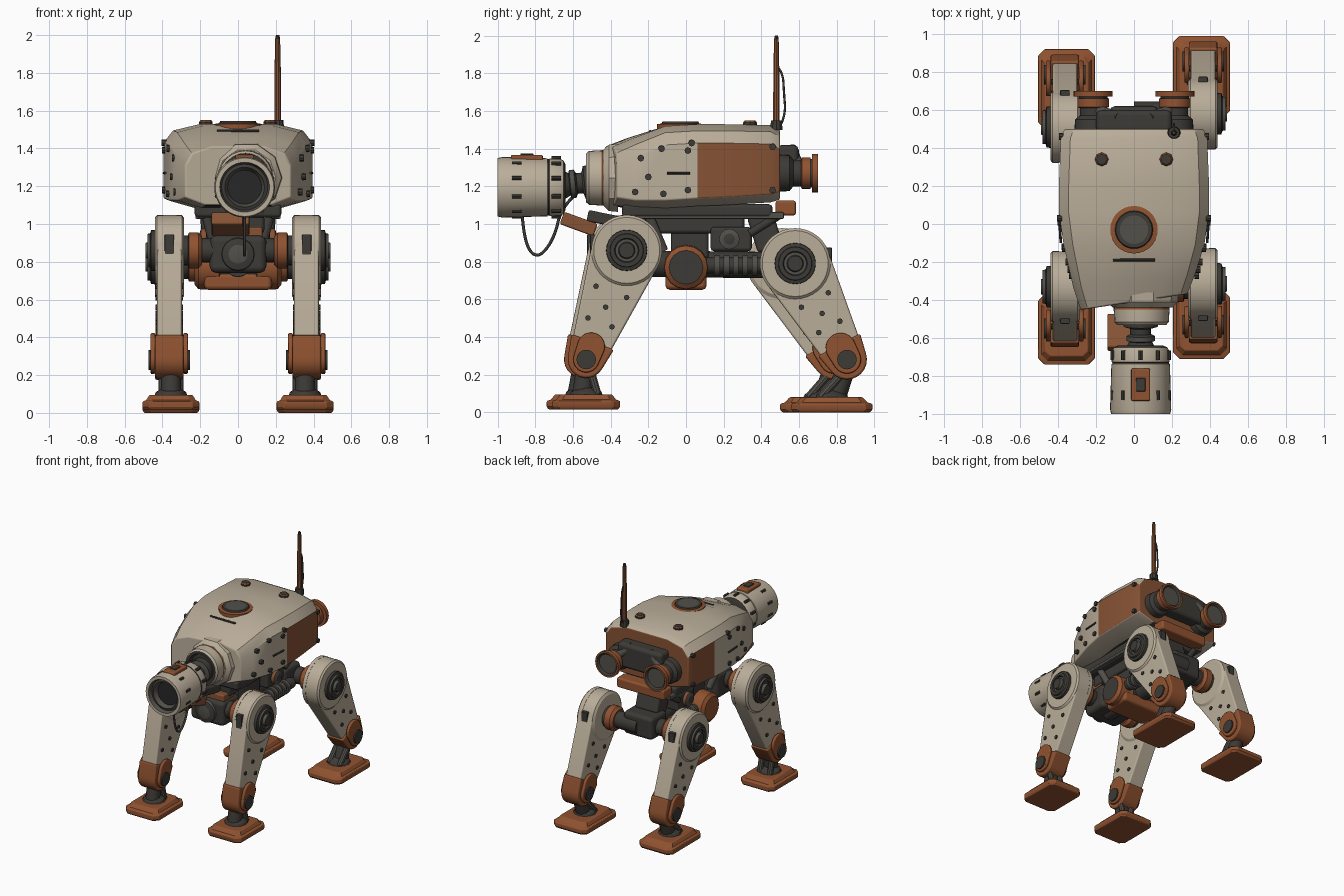
import bpy, bmesh
from math import sin, cos, pi, atan2, acos, hypot
from mathutils import Vector

if "Cube" in bpy.data.objects:
    bpy.data.objects.remove(bpy.data.objects["Cube"])

PALETTE = {
    "beige_armor": (0.49, 0.42, 0.32),
    "orange_rust": (0.28, 0.085, 0.03),
    "brown_rust": (0.24, 0.085, 0.035),
    "dark_metal": (0.045, 0.043, 0.037),
    "grey_metal": (0.085, 0.08, 0.068),
    "black_glass": (0.02, 0.02, 0.02),
}
MATS = {}
for key, rgb in PALETTE.items():
    m = bpy.data.materials.new(key)
    m.use_nodes = True
    m.diffuse_color = (*rgb, 1)
    m.node_tree.nodes["Principled BSDF"].inputs["Base Color"].default_value = (*rgb, 1)
    MATS[key] = m
BEIGE, RUST, BROWN, DARK, GREY, GLASS = PALETTE
made = []


def loft(name, rings, mats, bevel=0.0, rule=None):
    """Skin closed rings; mats gives one colour per ring (or one for all)."""
    if isinstance(mats, str):
        mats = [mats] * len(rings)
    me = bpy.data.meshes.new(name)
    slots = list(MATS)
    for s in slots:
        me.materials.append(MATS[s])
    bm = bmesh.new()
    vs = [[bm.verts.new(p) for p in r] for r in rings]
    n = len(vs[0])
    for i in range(len(vs) - 1):
        for k in range(n):
            j = (k + 1) % n
            f = bm.faces.new((vs[i][k], vs[i][j], vs[i + 1][j], vs[i + 1][k]))
            f.material_index = slots.index((rule and rule(i, k)) or mats[i])
    bm.faces.new(vs[0]).material_index = slots.index(mats[0])
    bm.faces.new(vs[-1]).material_index = slots.index(mats[-1])
    bmesh.ops.recalc_face_normals(bm, faces=bm.faces)
    bm.to_mesh(me)
    bm.free()
    ob = bpy.data.objects.new(name, me)
    bpy.context.collection.objects.link(ob)
    made.append(ob)
    if bevel:
        b = ob.modifiers.new("bevel", "BEVEL")
        b.width, b.segments, b.limit_method = bevel, 2, "ANGLE"
        b.angle_limit, b.harden_normals = 0.7, True
    return ob


def lathe(name, origin, axis, profile, segs=24):
    """Turned part; profile rows are (distance along axis, radius, colour)."""
    q = Vector((0, 0, 1)).rotation_difference(Vector(axis))
    rings = [[Vector(origin) + q @ Vector((r * cos(2 * pi * k / segs), r * sin(2 * pi * k / segs), t))
              for k in range(segs)] for t, r, _ in profile]
    return loft(name, rings, [c for _, _, c in profile])


def rod(name, p, q, r, mat, segs=12, r2=None):
    d = Vector(q) - Vector(p)
    return lathe(name, p, d, [(0, r, mat), (d.length, r2 or r, mat)], segs)


def prism(name, outline, x0, x1, mat, bevel=0.0):
    return loft(name, [[(x, y, z) for y, z in outline] for x in (x0, x1)], mat, bevel)


def box(name, c, size, mat, bevel=0.008, tilt=0.0):
    sy, sz = size[1] / 2, size[2] / 2
    pts = [(c[1] + a * sy * cos(tilt) - b * sz * sin(tilt), c[2] + a * sy * sin(tilt) + b * sz * cos(tilt))
           for a, b in ((-1, -1), (1, -1), (1, 1), (-1, 1))]
    return prism(name, pts, c[0] - size[0] / 2, c[0] + size[0] / 2, mat, bevel)


def capsule(a, b, ra, rb, na=16, nb=10):
    """Outline of two circles joined by tangents."""
    d = atan2(b[1] - a[1], b[0] - a[0])
    t = acos((ra - rb) / hypot(b[0] - a[0], b[1] - a[1]))
    arc = lambda c, r, s, e, n: [(c[0] + r * cos(s + (e - s) * i / n), c[1] + r * sin(s + (e - s) * i / n))
                                 for i in range(n + 1)]
    return arc(a, ra, d + t, d + 2 * pi - t, na) + arc(b, rb, d - t, d + t, nb)


def tube(name, pts, r, mat):
    cu = bpy.data.curves.new(name, "CURVE")
    cu.dimensions, cu.bevel_depth, cu.bevel_resolution = "3D", r, 2
    sp = cu.splines.new("NURBS")
    sp.points.add(len(pts) - 1)
    for p, co in zip(sp.points, pts):
        p.co = (*co, 1)
    sp.use_endpoint_u, sp.order_u = True, 3
    cu.materials.append(MATS[mat])
    bpy.context.collection.objects.link(bpy.data.objects.new(name, cu))


# Hull: stations are (y, half width, bottom, top, front slant)
STATIONS = [(-0.41, 0.28, 1.10, 1.41, 0.15), (-0.30, 0.32, 1.085, 1.455, 0.1), (-0.11, 0.37, 1.085, 1.52, 0),
            (0.06, 0.395, 1.095, 1.53, 0), (0.20, 0.395, 1.10, 1.53, 0), (0.45, 0.385, 1.115, 1.525, 0),
            (0.50, 0.365, 1.13, 1.50, 0)]
hull_rings = []
for y, w, zb, zt, s in STATIONS:
    half = [(0.62 * w, zb), (w, zb + 0.04), (w, zt - 0.1), (0.87 * w, zt - 0.035), (0.5 * w, zt)]
    ring = half + [(-x, z) for x, z in reversed(half)]
    hull_rings.append([(x, y + s * x, z) for x, z in ring])


def hull_colour(i, k):
    if k == 9:
        return DARK
    if (k == 1 and i >= 3) or (k == 7 and i >= 4):
        return BROWN


loft("hull", hull_rings, [BEIGE] * 6 + [BROWN], 0.01, hull_colour)


def hull_width(y):
    for a, b in zip(STATIONS, STATIONS[1:]):
        if a[0] <= y <= b[0]:
            return a[1] + (b[1] - a[1]) * (y - a[0]) / (b[0] - a[0])


for s in (-1, 1):
    for y, z in ((-0.24, 1.35), (-0.13, 1.4), (0.01, 1.39), (-0.2, 1.25), (-0.12, 1.16), (-0.27, 1.17),
                 (0.01, 1.18), (0.03, 1.43), (0.46, 1.41), (0.46, 1.18)):
        x = s * hull_width(y)
        rod("hull_bolt", (x * 0.97, y, z), (x + s * 0.014, y, z), 0.018, DARK, 8)
    rod("side_slot", (s * 0.385, -0.1, 1.27), (s * 0.392, 0.02, 1.27), 0.007, DARK, 8)
    lathe("roof_cap", (s * 0.17, 0.34, 1.51), (0, 0, 1), [(0, 0.036, DARK), (0.03, 0.036, RUST), (0.04, 0.028, DARK)], 8)
lathe("roof_hatch", (0, -0.03, 1.5), (0, 0, 1),
      [(0, 0.125, RUST), (0.03, 0.125, RUST), (0.034, 0.1, DARK), (0.044, 0.095, DARK), (0.044, 0.075, GREY)], 28)
rod("roof_slot", (-0.11, -0.19, 1.492), (0.11, -0.19, 1.492), 0.008, DARK, 8)

# Antenna and its wire
lathe("antenna", (0.21, 0.48, 1.5), (0, 0, 1), [(0, 0.035, DARK), (0.05, 0.03, DARK), (0.05, 0.018, BROWN),
      (0.3, 0.017, BROWN), (0.48, 0.013, DARK), (0.5, 0.009, DARK)], 10)
tube("antenna_wire", [(0.21, 0.5, 1.52), (0.21, 0.53, 1.58), (0.21, 0.52, 1.7), (0.21, 0.515, 1.8), (0.21, 0.49, 1.83)], 0.006, DARK)

# Head, neck and collar
HX, HZ = 0.035, 1.195
lathe("neck_flange", (0.045, -0.36, 1.245), (0, -1, 0), [(0, 0.19, BEIGE), (0.05, 0.185, BEIGE), (0.08, 0.155, BEIGE)], 10)
lathe("neck_collar", (0.04, -0.36, 1.245), (0, -1, 0), [(0, 0.14, BEIGE), (0.07, 0.147, RUST), (0.09, 0.147, BEIGE),
      (0.155, 0.143, BEIGE), (0.17, 0.13, DARK), (0.17, 0.11, DARK), (0.14, 0.1, DARK)], 24)
lathe("neck", (HX, -0.48, 1.225), (0, -1, -0.1), [(0, 0.09, DARK), (0.06, 0.09, GREY), (0.07, 0.055, DARK), (0.1, 0.055, DARK),
      (0.11, 0.075, GREY), (0.135, 0.075, DARK), (0.14, 0.06, DARK), (0.2, 0.09, DARK)], 16)
lathe("head", (HX, -0.64, HZ), (0, -1, 0), [(0, 0.12, DARK), (0.01, 0.142, BEIGE), (0.03, 0.152, BEIGE), (0.085, 0.153, DARK),
      (0.088, 0.149, DARK), (0.094, 0.149, BEIGE), (0.097, 0.154, BEIGE), (0.335, 0.161, BEIGE), (0.36, 0.155, BEIGE),
      (0.36, 0.132, GREY), (0.33, 0.122, DARK), (0.335, 0.105, GREY), (0.3, 0.09, GLASS)], 36)
for k in range(10):
    a = 2 * pi * (k + 0.5) / 10
    for y in (-0.69, -0.9):
        c = Vector((HX + 0.155 * cos(a), y, HZ + 0.155 * sin(a)))
        rod("head_slot", c + Vector((0, -0.025, 0)), c + Vector((0, 0.025, 0)), 0.011, DARK, 8)
box("head_top_plate", (HX, -0.845, 1.352), (0.1, 0.17, 0.03), RUST)
box("head_top_latch", (HX, -0.845, 1.364), (0.05, 0.07, 0.02), DARK, 0.004)
tube("head_cable", [(HX, -0.87, 1.05), (HX, -0.86, 0.9), (HX, -0.79, 0.81), (HX, -0.7, 0.92), (0.03, -0.66, 1.1), (0.03, -0.56, 1.18)], 0.008, DARK)
box("chin_plate", (-0.04, -0.57, 1.0), (0.2, 0.19, 0.07), BROWN, 0.01, -0.35)
box("chin_arm", (0, -0.4, 1.02), (0.12, 0.25, 0.06), DARK, 0.01, -0.2)

# Rear exhausts and bracket
box("rear_housing", (0, 0.54, 1.32), (0.4, 0.12, 0.2), DARK, 0.03)
box("rear_bracket", (0, 0.53, 1.085), (0.42, 0.11, 0.08), RUST, 0.015)
for s in (-1, 1):
    lathe("exhaust", (s * 0.215, 0.47, 1.27), (0, 1, 0), [(0, 0.1, DARK), (0.08, 0.095, DARK), (0.1, 0.07, DARK),
          (0.14, 0.07, RUST), (0.145, 0.083, RUST), (0.19, 0.083, DARK), (0.192, 0.075, DARK), (0.2, 0.075, RUST),
          (0.2, 0.102, RUST), (0.23, 0.102, RUST), (0.23, 0.088, DARK), (0.215, 0.075, GREY)], 28)
    rod("exhaust_strut", (s * 0.08, 0.56, 1.4), (s * 0.2, 0.6, 1.3), 0.03, GREY)

# Undercarriage
box("belly_plate", (0, 0.06, 1.07), (0.46, 0.8, 0.07), DARK, 0.02)
box("belly_frame", (0, 0.0, 1.0), (0.28, 0.62, 0.1), DARK, 0.02)
box("front_crossbar", (0, -0.3, 0.955), (0.26, 0.14, 0.06), BROWN, 0.012)
box("front_gearbox", (0, -0.29, 0.84), (0.3, 0.22, 0.2), DARK, 0.035)
lathe("front_gear_cap", (0, -0.38, 0.84), (0, -1, 0), [(0, 0.09, GREY), (0.04, 0.085, DARK), (0.05, 0.05, GREY)], 16)
lathe("core_drum", (-0.23, 0, 0.77), (1, 0, 0), [(0, 0.09, RUST), (0.02, 0.115, RUST), (0.13, 0.12, DARK), (0.14, 0.1, DARK),
      (0.32, 0.1, DARK), (0.33, 0.12, RUST), (0.44, 0.115, RUST), (0.46, 0.09, DARK)], 16)
box("core_belly", (0, 0.0, 0.695), (0.36, 0.22, 0.09), RUST, 0.025)
box("core_block", (0, 0.02, 0.9), (0.24, 0.2, 0.18), DARK, 0.02)
box("rear_gearbox", (0, 0.24, 0.92), (0.34, 0.22, 0.13), DARK, 0.02)
rod("spine", (0, -0.3, 0.79), (0, 0.6, 0.78), 0.07, DARK, 16)
box("rear_hip_block", (0, 0.52, 0.8), (0.26, 0.2, 0.18), DARK, 0.03)
box("rear_hip_riser", (0, 0.42, 0.96), (0.2, 0.14, 0.2), DARK, 0.02, 0.3)
for s in (-1, 1):
    lathe("gearbox_cap", (s * 0.165, 0.23, 0.92), (s, 0, 0), [(0, 0.055, BROWN), (0.03, 0.055, GREY), (0.04, 0.03, DARK)], 12)
    for y in (0.15, 0.2, 0.25, 0.3, 0.35):
        rod("damper_ring", (s * 0.15, y, 0.78), (s * 0.15, y + 0.03, 0.78), 0.055, GREY, 14)
    rod("damper", (s * 0.15, 0.08, 0.78), (s * 0.15, 0.46, 0.78), 0.042, DARK)
    rod("frame_strut", (s * 0.12, -0.12, 0.86), (s * 0.17, -0.2, 1.05), 0.025, GREY)
    rod("rear_strut", (s * 0.17, 0.34, 0.95), (s * 0.18, 0.5, 1.05), 0.022, DARK)
    box("frame_rail", (s * 0.2, 0.12, 1.045), (0.05, 0.8, 0.035), GREY, 0.006)


def leg(name, s, hip, ankle, ankle_r, foot_y, foot_len, foot_z):
    (hy, hz), (ay, az) = hip, ankle
    at = lambda t, o=0.0: (hy + (ay - hy) * t + o * (az - hz), hz + (az - hz) * t - o * (ay - hy))
    out = 1 if ay > hy else -1
    # hip joint
    rod(name + "_axle", (0, hy, hz), (s * 0.3, hy, hz), 0.065, DARK, 16)
    lathe(name + "_hip_collar", (s * 0.19, hy, hz), (s, 0, 0), [(0, 0.075, RUST), (0.02, 0.095, RUST), (0.07, 0.095, DARK),
          (0.075, 0.08, DARK), (0.11, 0.08, DARK)], 20)
    lathe(name + "_shoulder", (s * 0.285, hy, hz), (s, 0, 0), [(0, 0.17, BEIGE), (0.012, 0.188, BEIGE), (0.04, 0.188, DARK),
          (0.042, 0.18, DARK), (0.108, 0.18, BEIGE), (0.11, 0.188, BEIGE), (0.143, 0.188, BEIGE), (0.155, 0.175, BEIGE)], 36)
    lathe(name + "_hub", (s * 0.43, hy, hz), (s, 0, 0), [(0, 0.11, DARK), (0.03, 0.108, DARK), (0.035, 0.09, GREY),
          (0.05, 0.088, DARK), (0.05, 0.065, DARK), (0.035, 0.06, GREY), (0.035, 0.045, GREY), (0.06, 0.04, DARK)], 24)
    box(name + "_shoulder_vent", (s * 0.363, hy + out * 0.18, hz + 0.02), (0.05, 0.03, 0.13), DARK, 0.004)
    # shin and ankle boot
    prism(name + "_shin", capsule(hip, ankle, 0.187, ankle_r), s * 0.297, s * 0.428, BEIGE, 0.012)
    prism(name + "_boot", capsule(at(0.8), ankle, ankle_r + 0.03, ankle_r + 0.006, 1), s * 0.288, s * 0.44, RUST, 0.012)
    for x0, x1 in ((0.265, 0.29), (0.438, 0.463)):
        prism(name + "_ankle_plate", capsule(at(0.88), ankle, ankle_r * 0.8, ankle_r * 0.75), s * x0, s * x1, RUST, 0.008)
    rod(name + "_ankle_pin", (s * 0.255, ay, az), (s * 0.474, ay, az), 0.052, DARK, 16)
    for t, o in ((0.38, 0.14), (0.38, -0.14), (0.52, 0.0), (0.66, 0.11), (0.66, -0.11)):
        y, z = at(t, o)
        rod(name + "_bolt", (s * 0.29, y, z), (s * 0.436, y, z), 0.015, DARK, 8)
    # foot
    fx, top = s * 0.355, foot_z + 0.08
    rod(name + "_link", (fx, ay, az - 0.03), (fx, foot_y + out * 0.02, top), 0.05, DARK, 12, 0.055)
    for o in (-0.045, 0.045):
        rod(name + "_piston", (fx + o, ay - out * 0.03, az - 0.08), (fx + o, foot_y - out * 0.06, top), 0.022, GREY, 10)
    lathe(name + "_foot_socket", (fx, foot_y, top - 0.01), (0, 0, 1), [(0, 0.09, DARK), (0.025, 0.08, DARK), (0.045, 0.05, GREY)], 12)
    rings = []
    for dz, k in ((0, 0.95), (0.015, 1), (0.045, 1), (0.052, 0.88), (0.08, 0.76)):
        a, b, c = 0.15 * k, foot_len / 2 * k, 0.035 * k
        quad = [(a, b - c), (a - c, b), (c - a, b), (-a, b - c), (-a, c - b), (c - a, -b), (a - c, -b), (a, c - b)]
        rings.append([(fx + x, foot_y + y, foot_z + dz) for x, y in quad])
    loft(name + "_foot", rings, RUST, 0.006)


leg("front_left_leg", 1, (-0.315, 0.86), (-0.53, 0.28), 0.092, -0.53, 0.36, 0.015)
leg("front_right_leg", -1, (-0.33, 0.86), (-0.55, 0.28), 0.092, -0.555, 0.37, 0.015)
leg("rear_left_leg", 1, (0.58, 0.79), (0.855, 0.28), 0.1, 0.775, 0.43, 0.0)
leg("rear_right_leg", -1, (0.51, 0.79), (0.785, 0.28), 0.1, 0.71, 0.42, 0.0)

# Smooth shading with crisp edges
bpy.ops.object.select_all(action="DESELECT")
for ob in made:
    ob.select_set(True)
bpy.context.view_layer.objects.active = made[0]
bpy.ops.object.shade_smooth_by_angle(angle=0.55)
